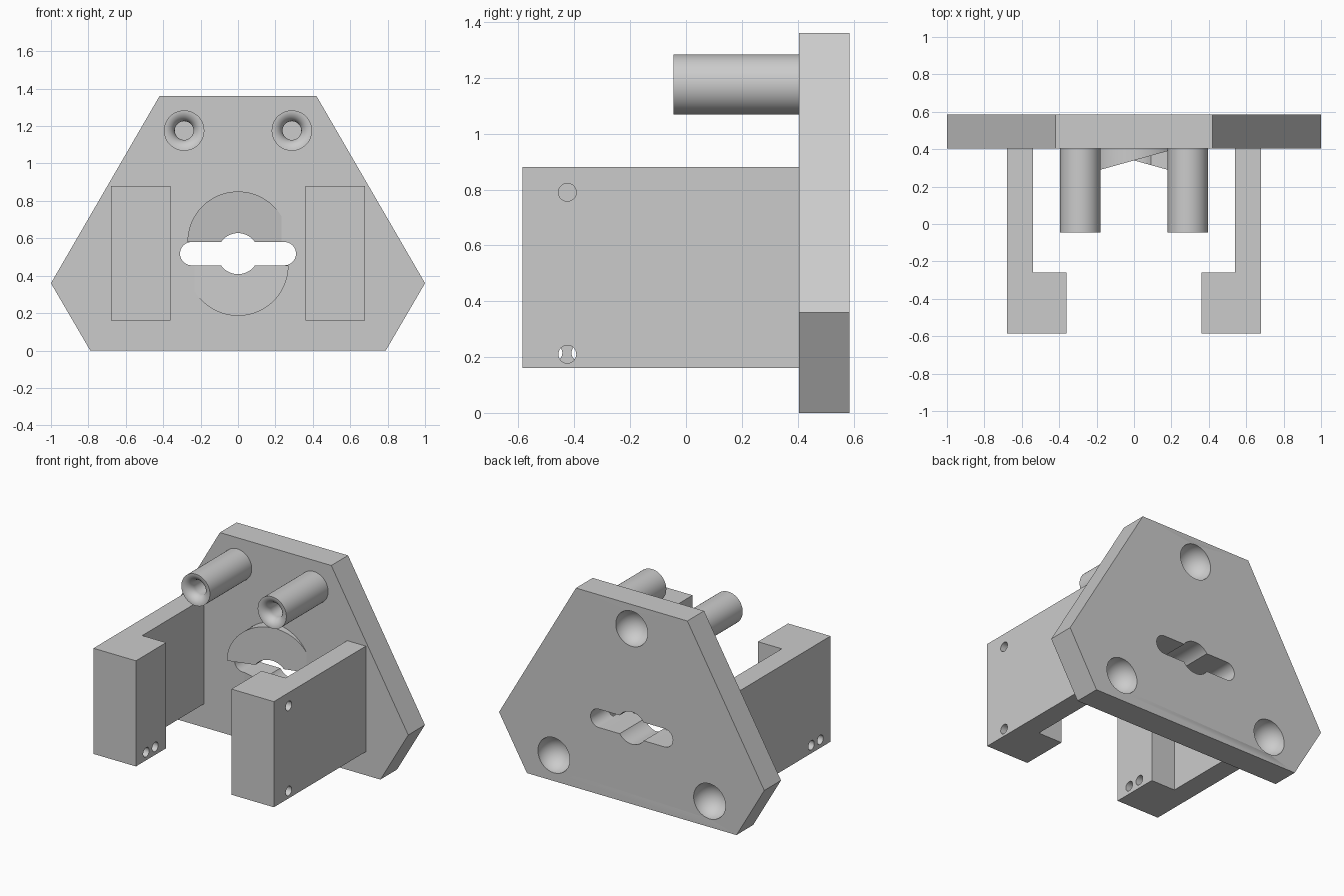
import bpy, bmesh, math
from mathutils import Matrix, Vector

old = bpy.data.objects.get("Cube")
if old:
    bpy.data.objects.remove(old)

GREY = (0.6, 0.6, 0.6, 1)
mat = bpy.data.materials.new("light grey")
mat.use_nodes = True
mat.diffuse_color = GREY
mat.node_tree.nodes["Principled BSDF"].inputs["Base Color"].default_value = GREY

BACK, FACE = 0.585, 0.405      # plate back and front
MID = 0.518                    # height of the slot centre
SLOT = 0.0625                  # slot half height


def finish(name, bm):
    bmesh.ops.recalc_face_normals(bm, faces=bm.faces)
    mesh = bpy.data.meshes.new(name)
    bm.to_mesh(mesh)
    bm.free()
    mesh.materials.append(mat)
    ob = bpy.data.objects.new(name, mesh)
    bpy.context.collection.objects.link(ob)
    return ob


def prism(name, points, direction):
    """Extrude a closed outline of 3D points along a direction."""
    bm = bmesh.new()
    face = bm.faces.new([bm.verts.new(p) for p in points])
    new = bmesh.ops.extrude_face_region(bm, geom=[face])["geom"]
    verts = [g for g in new if isinstance(g, bmesh.types.BMVert)]
    bmesh.ops.translate(bm, vec=direction, verts=verts)
    return finish(name, bm)


def arc(cx, cz, r, start, end, n, y):
    """Points of an arc in the xz plane, angles in degrees."""
    angles = [math.radians(start + (end - start) * i / n) for i in range(n + 1)]
    return [(cx + r * math.cos(a), y, cz + r * math.sin(a)) for a in angles]


def rod(r, centre, length, axis):
    bm = bmesh.new()
    turn = Vector((0, 0, 1)).rotation_difference(Vector(axis)).to_matrix().to_4x4()
    bmesh.ops.create_cone(bm, cap_ends=True, segments=48, radius1=r, radius2=r,
                          depth=length, matrix=Matrix.Translation(centre) @ turn)
    return finish("cutter", bm)


def ball(r, centre):
    bm = bmesh.new()
    bmesh.ops.create_uvsphere(bm, u_segments=48, v_segments=24, radius=r,
                              matrix=Matrix.Translation(centre))
    return finish("cutter", bm)


def activate(ob):
    bpy.ops.object.select_all(action="DESELECT")
    ob.select_set(True)
    bpy.context.view_layer.objects.active = ob


def cut(ob, cutters):
    for c in cutters:
        c.hide_render = True
        mod = ob.modifiers.new("cut", "BOOLEAN")
        mod.operation, mod.solver, mod.object = "DIFFERENCE", "EXACT", c
        activate(ob)
        bpy.ops.object.modifier_apply(modifier=mod.name)
        bpy.data.objects.remove(c)


def smooth(ob):
    activate(ob)
    bpy.ops.object.shade_smooth_by_angle(angle=math.radians(30))


def centre_hole():
    return rod(0.11, (0, 0.4, MID), 1, (0, 1, 0))


# Mounting plate with keyhole slot and three ball sockets in the back
half = [(0.79, 0), (1, 0.36), (0.42, 1.36)]
outline = half + [(-x, z) for x, z in reversed(half)]
plate = prism("back_plate", [(x, FACE, z) for x, z in outline], (0, BACK - FACE, 0))
end = 0.31 - SLOT
slot = prism("cutter", arc(end, MID, SLOT, -90, 90, 20, 0)
             + arc(-end, MID, SLOT, 90, 270, 20, 0), (0, 1, 0))
sockets = [ball(0.12, (x, BACK, z)) for x, z in
           ((0, 1.195), (0.587, 0.176), (-0.587, 0.176))]
cut(plate, [slot, centre_hole()] + sockets)
smooth(plate)

# Sloped half-round ramps above and below the slot
for side, name in ((1, "upper_ramp"), (-1, "lower_ramp")):
    pts = arc(0, MID + side * SLOT, 0.27, 0, 180 * side, 40, FACE + 0.015)
    ramp = prism(name, pts, (0, -0.1, 0))
    for v in ramp.data.vertices:
        if v.co.y < FACE:
            v.co.y = 0.34 + side * 0.278 * v.co.x
    cut(ramp, [centre_hole()])
    smooth(ramp)

# Hooked arms, drilled through near the front
hook = [(0.68, -0.585), (0.68, 0.41), (0.54, 0.41),
        (0.54, -0.26), (0.36, -0.26), (0.36, -0.585)]
drill = {1: ("left_arm", [(-0.425, 0.79), (-0.425, 0.21)]),
         -1: ("right_arm", [(-0.475, 0.215), (-0.378, 0.215)])}
for side, (name, holes) in drill.items():
    arm = prism(name, [(side * x, y, 0.16) for x, y in hook], (0, 0, 0.72))
    cut(arm, [rod(0.032, (side * 0.5, y, z), 0.6, (1, 0, 0)) for y, z in holes])
    smooth(arm)

# Round pegs with a flared blind bore
FRONT, R, BORE = -0.045, 0.108, 0.05
flare = R - BORE
profile = [(0, 0.41), (R, 0.41), (R, FRONT)]
for i in range(1, 11):
    a = math.radians(9 * i)
    profile.append((R - flare * math.sin(a), FRONT + flare * (1 - math.cos(a))))
profile += [(BORE, 0.25), (0, 0.25)]
for side, name in ((1, "left_peg"), (-1, "right_peg")):
    bm = bmesh.new()
    verts = [bm.verts.new((r, y, 0)) for r, y in profile]
    edges = [bm.edges.new(pair) for pair in zip(verts, verts[1:])]
    bmesh.ops.spin(bm, geom=verts + edges, cent=(0, 0, 0), axis=(0, 1, 0),
                   angle=math.tau, steps=48)
    bmesh.ops.remove_doubles(bm, verts=bm.verts, dist=0.0005)
    bmesh.ops.translate(bm, verts=bm.verts, vec=(side * 0.288, 0, 1.176))
    smooth(finish(name, bm))
